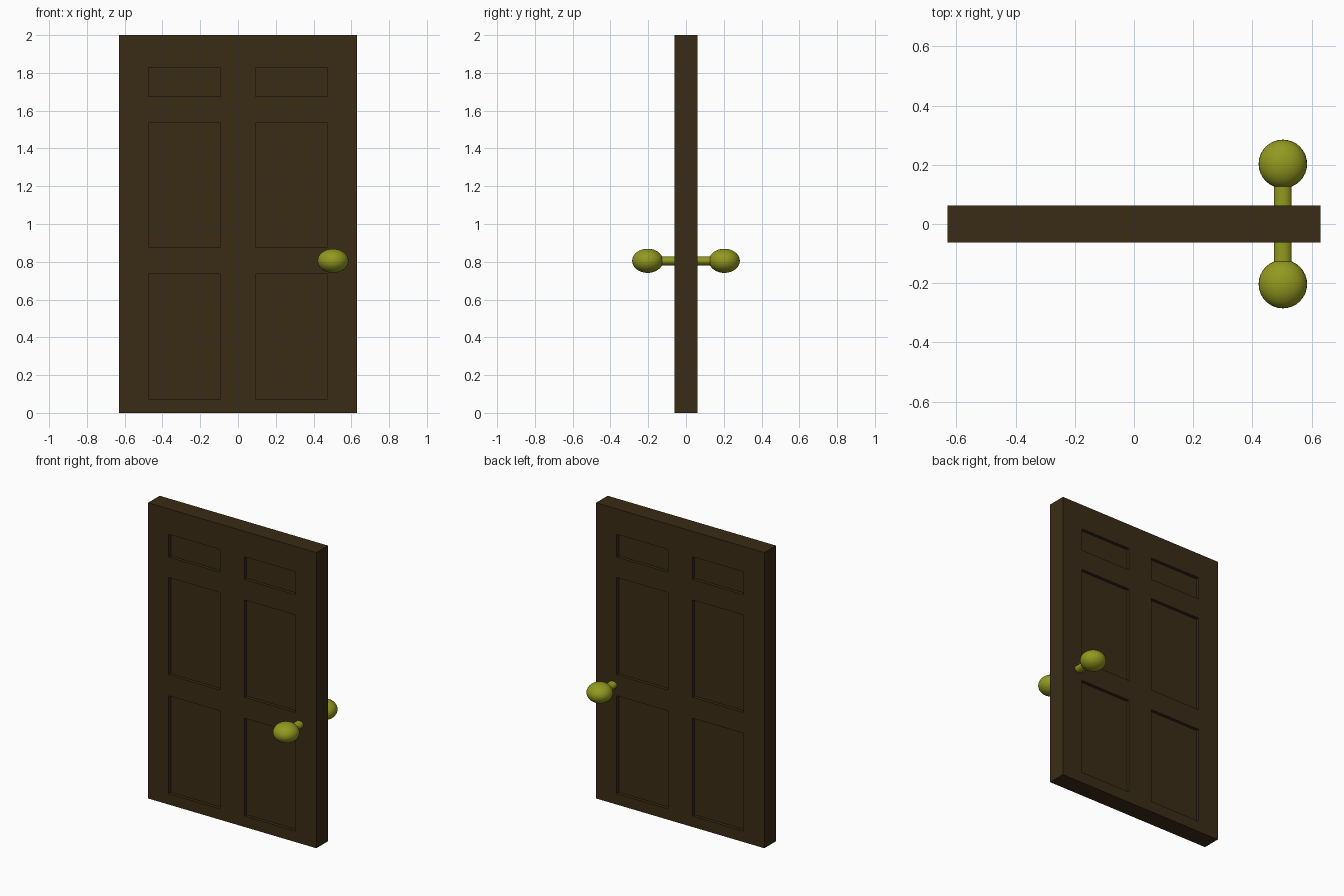
import bpy, bmesh, math

if "Cube" in bpy.data.objects:
    bpy.data.objects.remove(bpy.data.objects["Cube"])

W, T, H = 0.63, 0.062, 2.0      # half width, half thickness, height
RECESS = 0.022
KX, KY, KZ = 0.503, 0.203, 0.805  # knob centre


def material(name, color):
    m = bpy.data.materials.new(name)
    m.diffuse_color = (*color, 1)
    m.use_nodes = True
    m.node_tree.nodes["Principled BSDF"].inputs["Base Color"].default_value = m.diffuse_color
    return m


wood = material("dark_wood", (0.042, 0.025, 0.008))
brass = material("brass", (0.29, 0.32, 0.014))

# Door slab: front face as a grid, panel cells sunk in, rim pulled back, mirrored in y
xs = [-W, -0.475, -0.092, 0.092, 0.475, W]
zs = [0, 0.074, 0.736, 0.877, 1.536, 1.674, 1.828, H]
bm = bmesh.new()
v = [[bm.verts.new((x, -T, z)) for x in xs] for z in zs]
panels = []
for j in range(len(zs) - 1):
    for i in range(len(xs) - 1):
        f = bm.faces.new((v[j][i], v[j][i + 1], v[j + 1][i + 1], v[j + 1][i]))
        if i % 2 and j % 2:
            panels.append(f)
bm.normal_update()
rim = [e for e in bm.edges if e.is_boundary]
bmesh.ops.inset_individual(bm, faces=panels, thickness=0, depth=-RECESS)
ext = bmesh.ops.extrude_edge_only(bm, edges=rim)
for g in ext["geom"]:
    if isinstance(g, bmesh.types.BMVert):
        g.co.y = 0
bmesh.ops.recalc_face_normals(bm, faces=bm.faces[:])
if panels[0].normal.y > 0:
    bmesh.ops.reverse_faces(bm, faces=bm.faces[:])
mesh = bpy.data.meshes.new("door_slab")
bm.to_mesh(mesh)
bm.free()
door = bpy.data.objects.new("door_slab", mesh)
bpy.context.collection.objects.link(door)
mesh.materials.append(wood)
mir = door.modifiers.new("mirror", "MIRROR")
mir.use_axis = (False, True, False)


def finish(name):
    ob = bpy.context.object
    ob.name = name
    ob.data.materials.append(brass)
    bpy.ops.object.shade_smooth_by_angle()
    return ob


# Flattened knob and its stem on each side of the door
for side, s in (("front", -1), ("back", 1)):
    bpy.ops.mesh.primitive_uv_sphere_add(segments=32, ring_count=16, radius=0.082,
                                         location=(KX, s * KY, KZ))
    finish(side + "_knob").scale.z = 0.78
    bpy.ops.mesh.primitive_cylinder_add(vertices=32, radius=0.03, depth=0.12,
                                        location=(KX, s * 0.105, KZ),
                                        rotation=(math.pi / 2, 0, 0))
    finish(side + "_knob_stem").scale.y = 0.78
